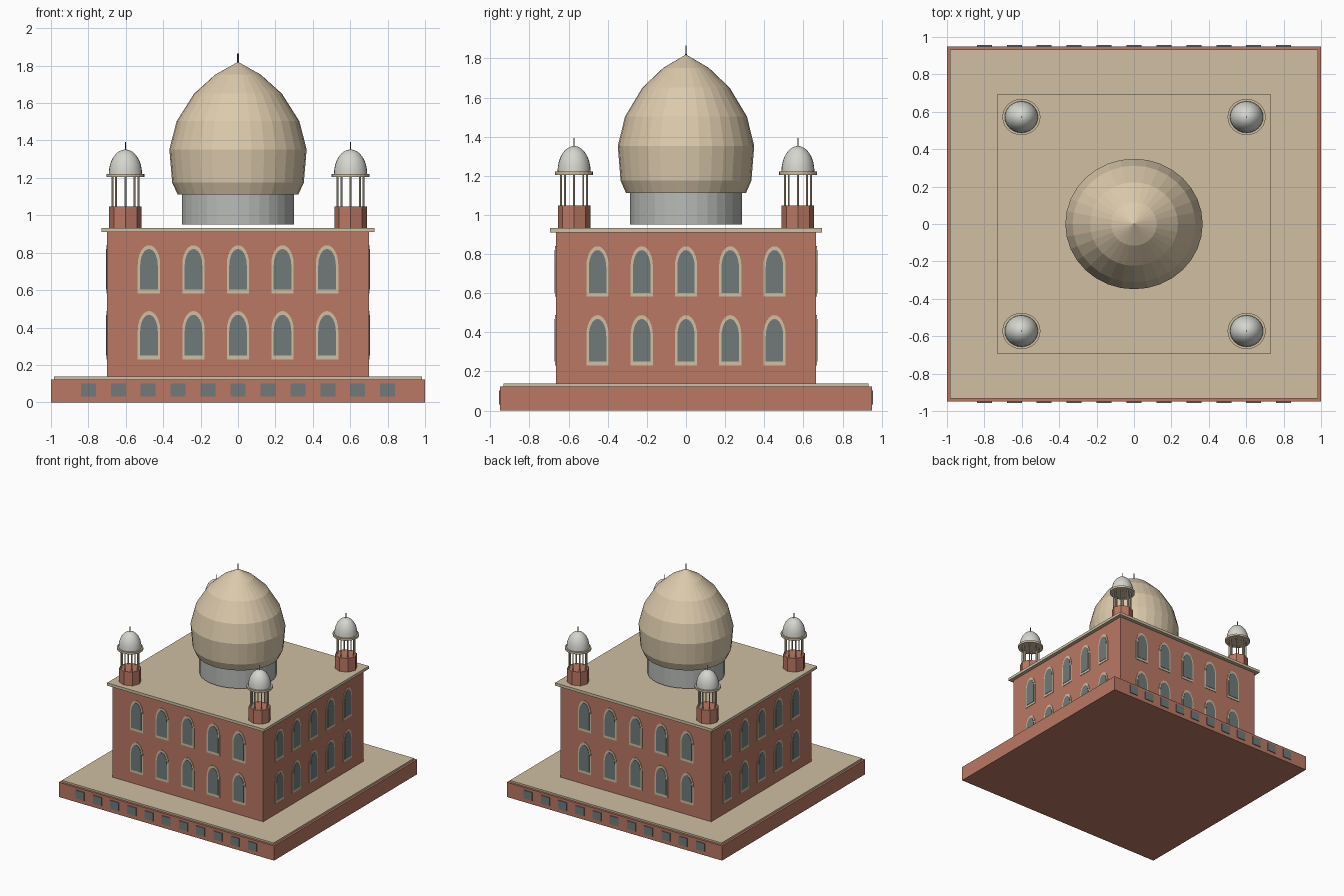
import bpy, bmesh, math
from mathutils import Matrix, Vector

if "Cube" in bpy.data.objects:
    bpy.data.objects.remove(bpy.data.objects["Cube"])

YS = 0.95  # plan is slightly shallower than wide


def srgb(r, g, b):
    f = lambda c: ((c / 255 + 0.055) / 1.055) ** 2.4 if c > 10 else c / 255 / 12.92
    return (f(r), f(g), f(b), 1)


def material(name, *rgb):
    m = bpy.data.materials.new(name)
    m.diffuse_color = srgb(*rgb)
    m.use_nodes = True
    m.node_tree.nodes["Principled BSDF"].inputs["Base Color"].default_value = m.diffuse_color
    return m


BRICK = material("red sandstone", 186, 120, 100)
SAND = material("sand stone", 208, 191, 162)
DOME = material("dome stone", 220, 202, 172)
MARBLE = material("pale marble", 214, 214, 208)
DRUM = material("grey marble", 184, 187, 184)
GLASS = material("grey glass", 112, 122, 122)
METAL = material("dark metal", 95, 90, 82)


def finish(name, bm, mat, smooth=None):
    bmesh.ops.recalc_face_normals(bm, faces=bm.faces)
    me = bpy.data.meshes.new(name)
    bm.to_mesh(me)
    bm.free()
    me.materials.append(mat)
    ob = bpy.data.objects.new(name, me)
    bpy.context.collection.objects.link(ob)
    if smooth:
        bpy.ops.object.select_all(action='DESELECT')
        ob.select_set(True)
        bpy.context.view_layer.objects.active = ob
        bpy.ops.object.shade_smooth_by_angle(angle=math.radians(smooth))
    return ob


def box(name, hx, hy, z0, z1, mat):
    bm = bmesh.new()
    bmesh.ops.create_cube(bm, size=1, matrix=Matrix.Translation((0, 0, (z0 + z1) / 2))
                          @ Matrix.Diagonal((2 * hx, 2 * hy, z1 - z0, 1)))
    return finish(name, bm, mat)


def turned(name, profile, sides, mat, at=(0, 0), smooth=None):
    """Closed solid of revolution from (radius, z) pairs, bottom to top."""
    bm = bmesh.new()
    rings = []
    for r, z in profile:
        n = sides if r > 0 else 1
        rings.append([bm.verts.new((at[0] + r * math.cos(2 * math.pi * i / sides),
                                    at[1] + YS * r * math.sin(2 * math.pi * i / sides), z))
                      for i in range(n)])
    for a, b in zip(rings, rings[1:]):
        for i in range(sides):
            j = (i + 1) % sides
            if len(b) == 1:
                bm.faces.new((a[i], a[j], b[0]))
            else:
                bm.faces.new((a[i], a[j], b[j], b[i]))
    for ring in (rings[0], rings[-1]):
        if len(ring) > 2:
            bm.faces.new(ring)
    return finish(name, bm, mat, smooth)


def arch(half, z0, spring, top, steps=12):
    pts = [(-half, z0), (half, z0)]
    for i in range(steps + 1):
        a = math.pi * i / steps
        pts.append((half * math.cos(a), spring + (top - spring) * math.sin(a)))
    return pts


def plates(name, outlines, walls, depth, mat):
    """Thin plates on walls; walls are (angle, distance, width scale)."""
    bm = bmesh.new()
    for angle, dist, sx in walls:
        rot = Matrix.Rotation(angle, 3, 'Z')
        for cx, pts in outlines:
            back, front = [[bm.verts.new(rot @ Vector(((cx + x) * sx, -d, z))) for x, z in pts]
                           for d in (dist - 0.002, dist + depth)]
            bm.faces.new(front)
            bm.faces.new(back[::-1])
            for i in range(len(pts)):
                j = (i + 1) % len(pts)
                bm.faces.new((back[i], back[j], front[j], front[i]))
    return finish(name, bm, mat)


# Plinth, hall and roof
box("plinth", 1.0, 0.95, 0, 0.123, BRICK)
box("terrace", 0.983, 0.932, 0.123, 0.137, SAND)
box("hall", 0.70, 0.665, 0.137, 0.91, BRICK)
box("roof_slab", 0.73, 0.695, 0.91, 0.933, SAND)

# Two rows of arched windows on all four walls
walls = [(0, 0.665, 1), (math.pi, 0.665, 1), (math.pi / 2, 0.70, YS), (-math.pi / 2, 0.70, YS)]
frames, panes = [], []
for base in (0.23, 0.582):
    for i in range(-2, 3):
        frames.append((i * 0.238, arch(0.06, base, base + 0.155, base + 0.258)))
        panes.append((i * 0.238, arch(0.047, base + 0.02, base + 0.15, base + 0.238)))
plates("window_frames", frames, walls, 0.004, SAND)
plates("window_panes", panes, walls, 0.007, GLASS)

# Square vents along the front and back of the plinth
square = [(-0.04, 0.032), (0.04, 0.032), (0.04, 0.102), (-0.04, 0.102)]
plates("plinth_vents", [(i * 0.16, square) for i in range(-5, 6)],
       [(0, 0.95, 1), (math.pi, 0.95, 1)], 0.006, GLASS)

# Central drum, onion dome and finial
turned("drum", [(0.30, 0.95), (0.30, 1.112)], 32, DRUM)
turned("main_dome", [(0.323, 1.112), (0.352, 1.175), (0.367, 1.353), (0.328, 1.503),
                     (0.235, 1.65), (0.122, 1.752), (0, 1.82)], 32, DOME)
turned("main_finial", [(0.005, 1.80), (0.004, 1.865)], 6, METAL)

# Four corner kiosks
for sx in (-1, 1):
    for sy in (-1, 1):
        c = (sx * 0.602, sy * 0.572)
        turned("kiosk_base", [(0.087, 0.933), (0.087, 1.048)], 8, BRICK, c)
        for k in range(8):
            a = k * math.pi / 4
            turned("kiosk_column", [(0.0055, 1.048), (0.0055, 1.205)], 6, SAND,
                   (c[0] + 0.07 * math.cos(a), c[1] + YS * 0.07 * math.sin(a)))
        turned("kiosk_eave", [(0.102, 1.204), (0.102, 1.221)], 24, SAND, c)
        cap = [(0.089 * math.cos(t * math.pi / 16), 1.221 + 0.131 * math.sin(t * math.pi / 16))
               for t in range(8)] + [(0, 1.352)]
        turned("kiosk_dome", cap, 24, MARBLE, c, smooth=30)
        turned("kiosk_finial", [(0.003, 1.34), (0.003, 1.392)], 6, METAL, c)
